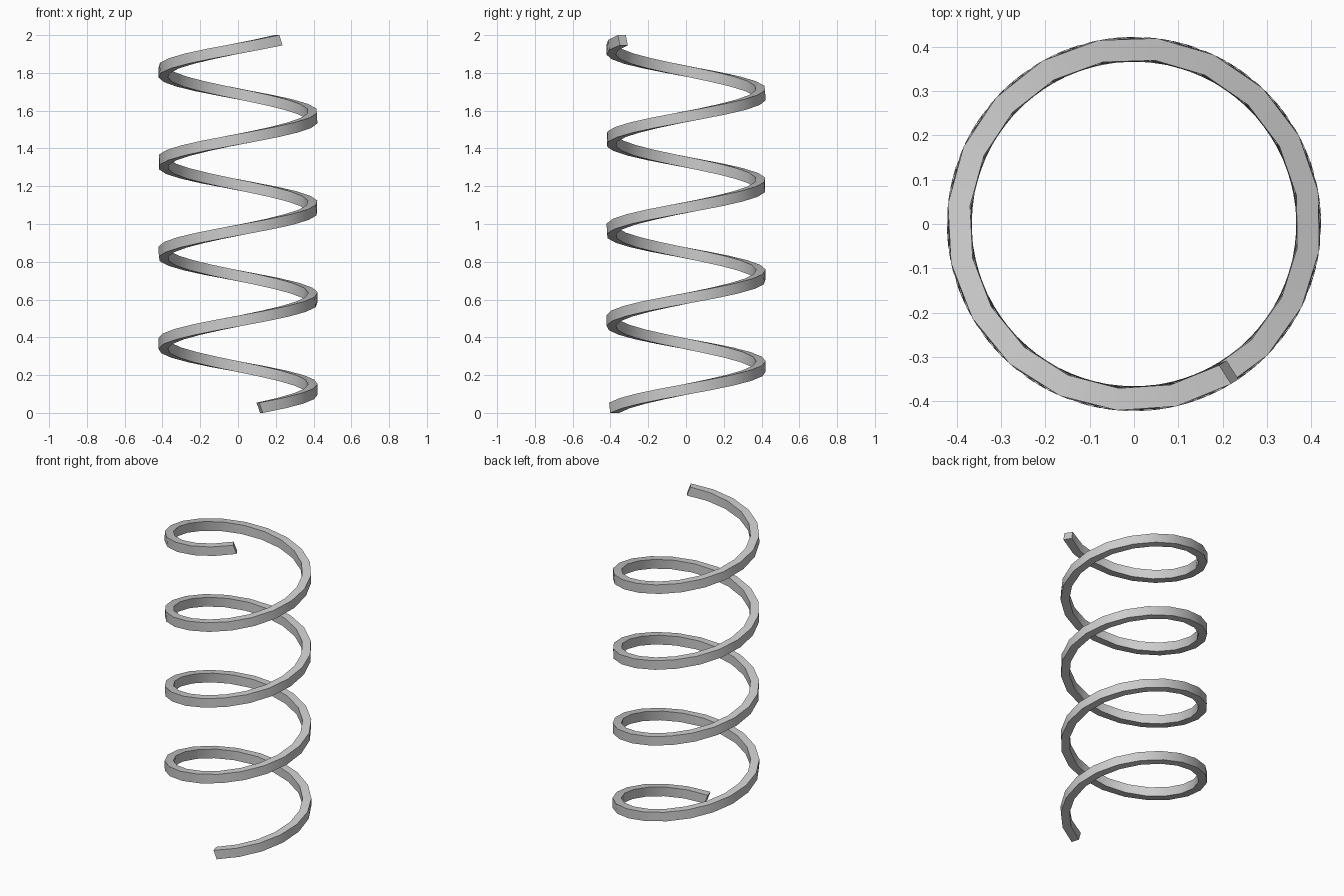
import bpy, bmesh, math

if "Cube" in bpy.data.objects:
    bpy.data.objects.remove(bpy.data.objects["Cube"])

# Helix dimensions
R_IN, R_OUT = 0.372, 0.422
HEIGHT = 0.054                      # vertical extent of the wire section
LEAN = 0.010                        # top edge trails, bottom edge leads along the path
START = math.radians(-90 + 16.8)
SWEEP = math.radians(4 * 360 + 15.8)
Z0, Z1 = HEIGHT / 2, 2.0 - HEIGHT / 2
STEPS = 80


def section(bm, t):
    """Square wire section at fraction t along the helix."""
    a = START + SWEEP * t
    z = Z0 + (Z1 - Z0) * t
    out = (math.cos(a), math.sin(a))
    fwd = (-math.sin(a), math.cos(a))
    h = HEIGHT / 2
    ring = []
    for r, s in ((R_IN, -1), (R_OUT, -1), (R_OUT, 1), (R_IN, 1)):
        ring.append(bm.verts.new((out[0] * r - fwd[0] * LEAN * s,
                                  out[1] * r - fwd[1] * LEAN * s,
                                  z + h * s)))
    return ring


# Coil: sweep the square section along the helix and cap the ends
bm = bmesh.new()
rings = [section(bm, i / STEPS) for i in range(STEPS + 1)]
for a, b in zip(rings, rings[1:]):
    for i in range(4):
        j = (i + 1) % 4
        bm.faces.new((a[i], a[j], b[j], b[i]))
bm.faces.new(rings[0])
bm.faces.new(rings[-1])
bmesh.ops.recalc_face_normals(bm, faces=bm.faces[:])

mesh = bpy.data.meshes.new("spring_coil")
bm.to_mesh(mesh)
bm.free()
coil = bpy.data.objects.new("spring_coil", mesh)
bpy.context.collection.objects.link(coil)

# Smooth along the wire, sharp at its corners
bpy.context.view_layer.objects.active = coil
coil.select_set(True)
bpy.ops.object.shade_smooth_by_angle(angle=math.radians(35))
